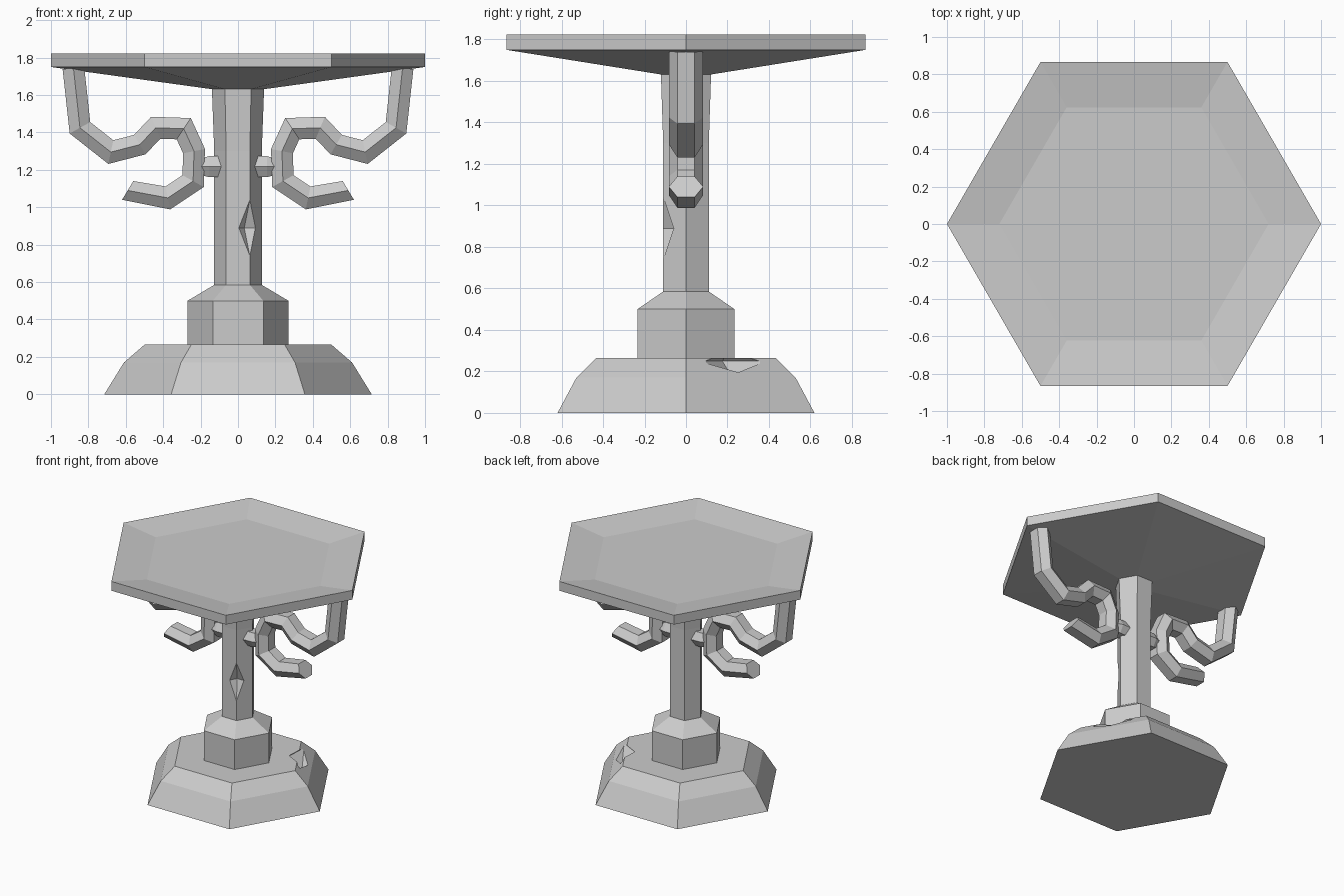
import bpy, bmesh
from math import cos, sin, pi, radians
from mathutils import Vector, Matrix

cube = bpy.data.objects.get("Cube")
if cube:
    bpy.data.objects.remove(cube, do_unlink=True)

SIDES = 6
GREY = (0.6, 0.6, 0.6, 1)
stone = bpy.data.materials.new("grey stone")
stone.use_nodes = True
stone.diffuse_color = GREY
stone.node_tree.nodes["Principled BSDF"].inputs["Base Color"].default_value = GREY


def make_object(name, bm):
    bmesh.ops.recalc_face_normals(bm, faces=bm.faces)
    mesh = bpy.data.meshes.new(name)
    bm.to_mesh(mesh)
    bm.free()
    mesh.materials.append(stone)
    ob = bpy.data.objects.new(name, mesh)
    bpy.context.collection.objects.link(ob)
    return ob


def skin(name, rings):
    """Join matching rings of points into a closed, capped solid."""
    bm = bmesh.new()
    loops = [[bm.verts.new(p) for p in ring] for ring in rings]
    for a, b in zip(loops, loops[1:]):
        for i in range(SIDES):
            j = (i + 1) % SIDES
            bm.faces.new((a[i], a[j], b[j], b[i]))
    bm.faces.new(loops[0])
    bm.faces.new(loops[-1])
    return make_object(name, bm)


def hex_stack(name, profile):
    """Hexagonal solid from (radius, height) pairs."""
    turns = [2 * pi * i / SIDES for i in range(SIDES)]
    return skin(name, [[(r * cos(t), r * sin(t), z) for t in turns] for r, z in profile])


def chip(ob, angle, radius, z, size):
    """Knock a diamond-shaped chip (radial, sideways, vertical half sizes) out of a part."""
    bm = bmesh.new()
    bmesh.ops.create_cone(bm, cap_ends=True, segments=4, radius1=1, radius2=0, depth=1,
                          matrix=Matrix.Translation((0, 0, 0.5)))
    bmesh.ops.delete(bm, geom=[f for f in bm.faces if len(f.verts) == 4], context='FACES_ONLY')
    bmesh.ops.mirror(bm, geom=bm.verts[:] + bm.edges[:] + bm.faces[:], axis='Z', merge_dist=0.001)
    spin = Matrix.Rotation(radians(angle), 4, 'Z')
    bm.transform(spin @ Matrix.Translation((radius, 0, z)) @ Matrix.Diagonal((*size, 1)))
    cutter = make_object("chip_cutter", bm)
    cutter.hide_render = True
    mod = ob.modifiers.new("chip", 'BOOLEAN')
    mod.operation, mod.solver, mod.object = 'DIFFERENCE', 'EXACT', cutter
    deps = bpy.context.evaluated_depsgraph_get()
    ob_mesh = bpy.data.meshes.new_from_object(ob.evaluated_get(deps))
    ob.modifiers.clear()
    ob.data = ob_mesh
    bpy.data.objects.remove(cutter, do_unlink=True)


# Sloped foot with two broken spots
foot = hex_stack("foot", [(0.715, 0), (0.61, 0.17), (0.5, 0.265)])
chip(foot, 210, 0.62, 0, (0.11, 0.12, 0.12))
chip(foot, 30, 0.46, 0.25, (0.11, 0.17, 0.09))

# Collar and column with a chipped edge
column = hex_stack("column", [(0.27, 0.26), (0.27, 0.5), (0.127, 0.585),
                              (0.127, 1.3), (0.14, 1.645)])
chip(column, -60, 0.127, 0.89, (0.06, 0.1, 0.15))

# Dished table top
hex_stack("table_top", [(0.13, 1.63), (1, 1.75), (1, 1.823), (0.72, 1.783)])

# Scrolled arms and the knobs that hold them
ARM_PATH = [(0.88, 1.745), (0.845, 1.425), (0.68, 1.295), (0.525, 1.335), (0.44, 1.425),
            (0.29, 1.42), (0.235, 1.30), (0.24, 1.14), (0.375, 1.05), (0.59, 1.09)]
HALF_WIDTH, HALF_THICK = 0.083, 0.058


def arm(name, side):
    pts = [Vector(p) for p in ARM_PATH]
    dirs = [(b - a).normalized() for a, b in zip(pts, pts[1:])]
    rings = []
    for i, p in enumerate(pts):
        before, after = dirs[max(i - 1, 0)], dirs[min(i, len(dirs) - 1)]
        along = (before + after).normalized()
        across = Vector((-along.y, along.x)) * HALF_THICK / along.dot(after)
        if i == len(pts) - 1:
            across = Vector((-0.03, 0.05))  # slanted tip
        ring = []
        for k in range(SIDES):
            t = 2 * pi * k / SIDES
            q = p + across * sin(t) / sin(pi / 3)
            ring.append((side * q.x, HALF_WIDTH * cos(t), q.y))
        rings.append(ring)
    skin(name, rings)


def knob(name, side):
    profile = [(0.09, 0.065), (0.155, 0.065), (0.2, 0.05)]
    turns = [2 * pi * k / SIDES for k in range(SIDES)]
    skin(name, [[(side * x, r * cos(t), 1.217 + r * sin(t)) for t in turns] for x, r in profile])


for label, side in (("left", 1), ("right", -1)):
    arm(label + "_arm", side)
    knob(label + "_knob", side)
